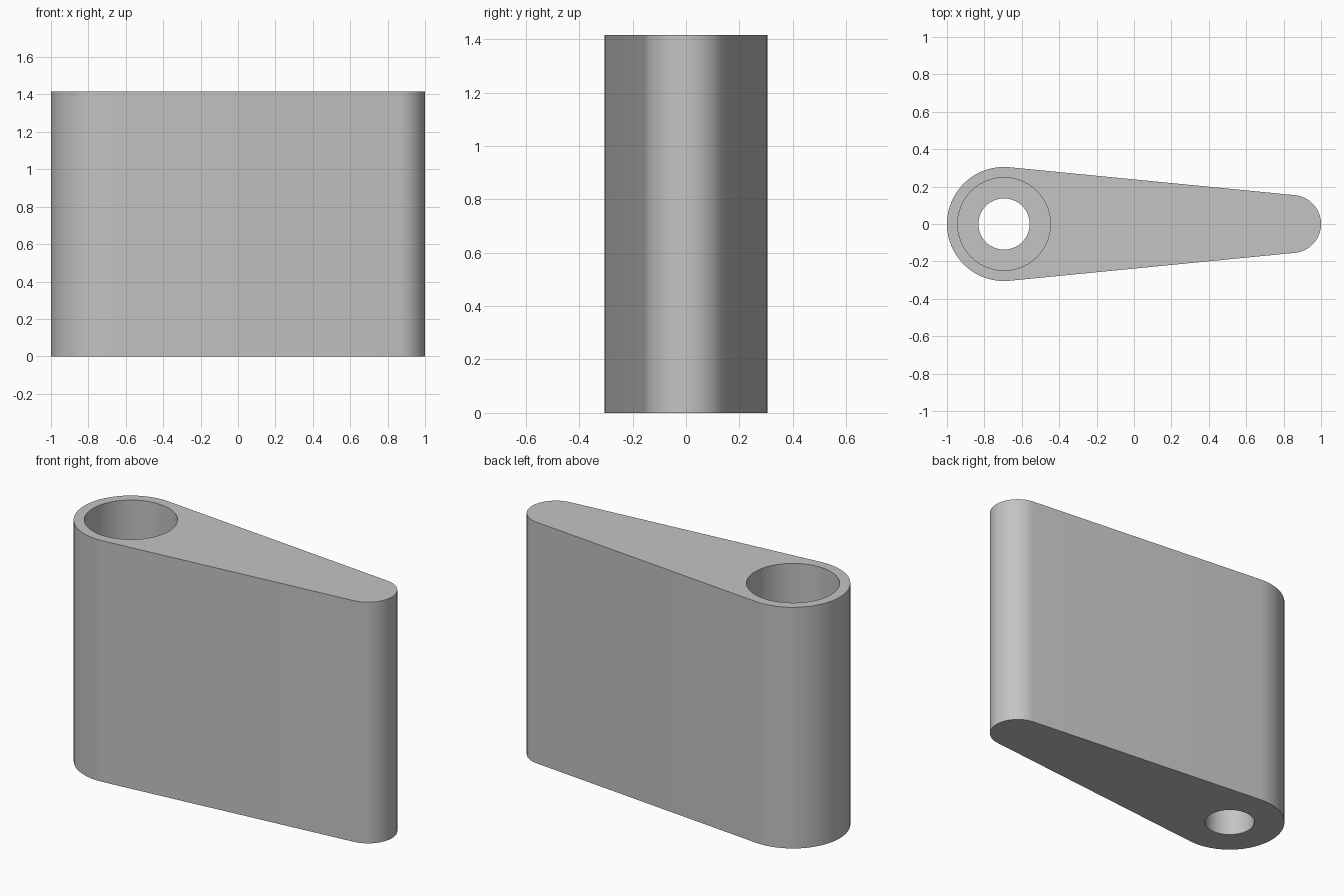
import bpy, bmesh, math

HEIGHT = 1.415
BIG_X, BIG_R = -0.695, 0.305       # round end with the bore
SMALL_X, SMALL_R = 0.845, 0.155    # narrow end
WIDE_BORE, NARROW_BORE, LEDGE_Z = 0.248, 0.137, 0.3

if "Cube" in bpy.data.objects:
    bpy.data.objects.remove(bpy.data.objects["Cube"])

grey = bpy.data.materials.new("light_grey")
grey.use_nodes = True
colour = (0.55, 0.55, 0.55, 1)
grey.diffuse_color = colour
grey.node_tree.nodes["Principled BSDF"].inputs["Base Color"].default_value = colour


def arc(cx, radius, start, end, steps):
    angles = [start + (end - start) * i / steps for i in range(steps + 1)]
    return [(cx + radius * math.cos(a), radius * math.sin(a)) for a in angles]


def prism(name, outline, bottom, top):
    bm = bmesh.new()
    base = bm.faces.new([bm.verts.new((x, y, bottom)) for x, y in outline])
    grown = bmesh.ops.extrude_face_region(bm, geom=[base])["geom"]
    verts = [v for v in grown if isinstance(v, bmesh.types.BMVert)]
    bmesh.ops.translate(bm, vec=(0, 0, top - bottom), verts=verts)
    bmesh.ops.recalc_face_normals(bm, faces=bm.faces)
    mesh = bpy.data.meshes.new(name)
    bm.to_mesh(mesh)
    bm.free()
    mesh.materials.append(grey)
    obj = bpy.data.objects.new(name, mesh)
    bpy.context.collection.objects.link(obj)
    return obj


# Tapered arm: two round ends joined by tangent sides
tangent = math.acos((BIG_R - SMALL_R) / (SMALL_X - BIG_X))
outline = arc(BIG_X, BIG_R, tangent, 2 * math.pi - tangent, 32)
outline += arc(SMALL_X, SMALL_R, -tangent, tangent, 24)
arm = prism("tapered_arm", outline, 0, HEIGHT)

# Stepped bore: narrow hole right through, wide pocket from the top
bpy.context.view_layer.objects.active = arm
arm.select_set(True)
for name, radius, bottom in (("narrow_bore_cutter", NARROW_BORE, -0.1),
                             ("wide_bore_cutter", WIDE_BORE, LEDGE_Z)):
    circle = arc(BIG_X, radius, 0, 2 * math.pi, 64)[:-1]
    cutter = prism(name, circle, bottom, HEIGHT + 0.1)
    cutter.hide_render = True
    cut = arm.modifiers.new(name, "BOOLEAN")
    cut.operation = "DIFFERENCE"
    cut.solver = "EXACT"
    cut.object = cutter
    bpy.ops.object.modifier_apply(modifier=cut.name)
    bpy.data.objects.remove(cutter)

bpy.ops.object.shade_smooth_by_angle(angle=math.radians(30))
